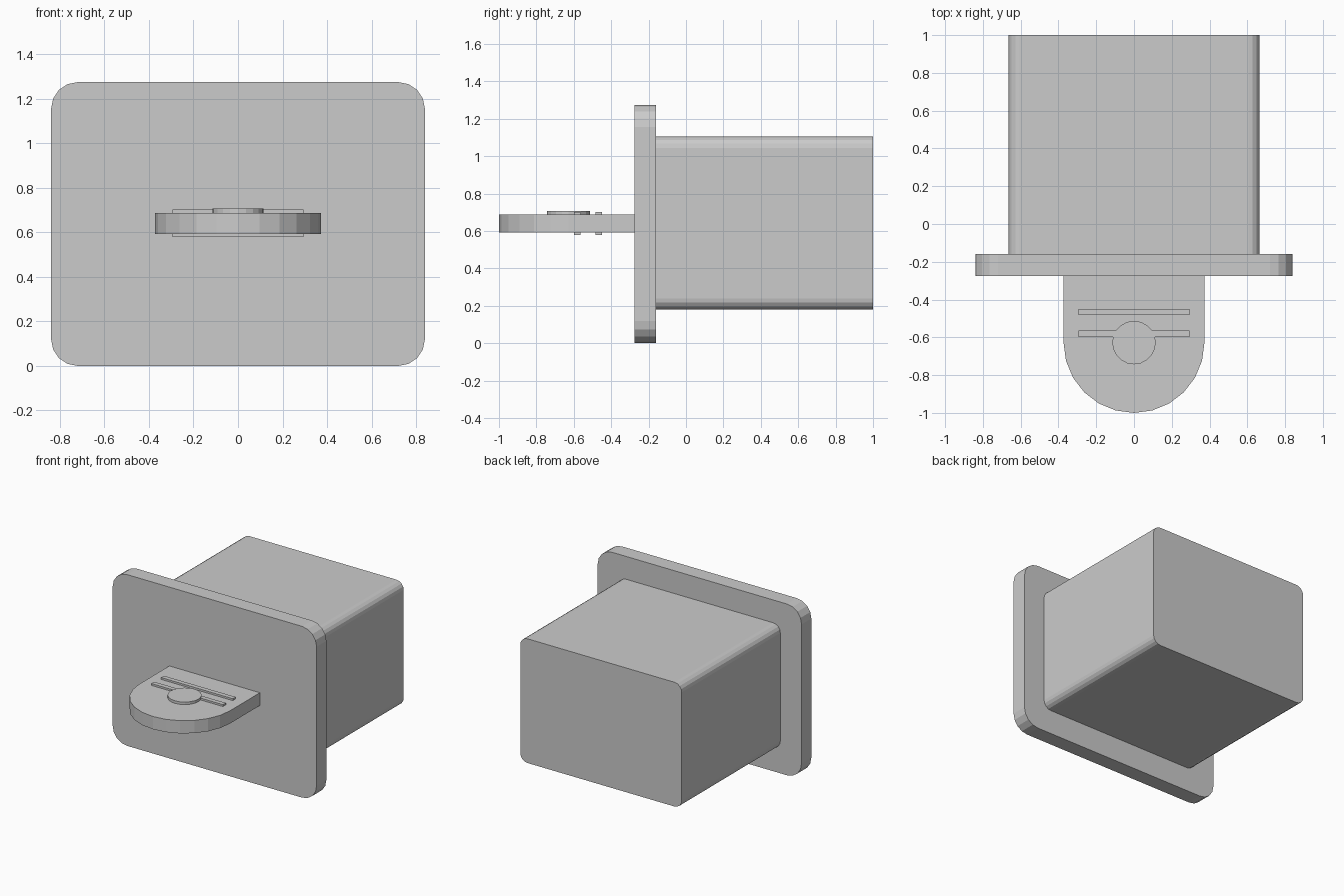
import bpy, bmesh
from math import sin, cos, pi

if "Cube" in bpy.data.objects:
    bpy.data.objects.remove(bpy.data.objects["Cube"])


def arc(cx, cy, r, start, end, n):
    return [(cx + r * cos(start + (end - start) * i / n),
             cy + r * sin(start + (end - start) * i / n)) for i in range(n + 1)]


def rounded_rect(w, low, high, r, n=4):
    pts = []
    for k, (cx, cy) in enumerate([(w - r, high - r), (r - w, high - r),
                                  (r - w, low + r), (w - r, low + r)]):
        pts += arc(cx, cy, r, k * pi / 2, (k + 1) * pi / 2, n)
    return pts


def extrude(name, profile, lo, hi, axis):
    """Prism from a 2D profile, extruded along Y (profile XZ) or Z (profile XY)."""
    def put(p, d):
        return (p[0], d, p[1]) if axis == 'Y' else (p[0], p[1], d)
    bm = bmesh.new()
    a = [bm.verts.new(put(p, lo)) for p in profile]
    b = [bm.verts.new(put(p, hi)) for p in profile]
    bm.faces.new(a)
    bm.faces.new(b)
    for i in range(len(a)):
        j = (i + 1) % len(a)
        bm.faces.new((a[i], a[j], b[j], b[i]))
    bmesh.ops.recalc_face_normals(bm, faces=bm.faces)
    mesh = bpy.data.meshes.new(name)
    bm.to_mesh(mesh)
    bm.free()
    ob = bpy.data.objects.new(name, mesh)
    bpy.context.collection.objects.link(ob)
    return ob


# Main housing and front flange
extrude("housing", rounded_rect(0.665, 0.18, 1.105, 0.06), -0.16, 1.0, 'Y')
extrude("front_plate", rounded_rect(0.84, 0.0, 1.275, 0.12), -0.275, -0.16, 'Y')

# Pull tab with a half-round end
tab = [(0.373, -0.275), (-0.373, -0.275)] + arc(0, -0.627, 0.373, pi, 2 * pi, 12)
extrude("pull_tab", tab, 0.593, 0.688, 'Z')

# Raised disc on top of the tab
extrude("tab_disc", arc(0, -0.628, 0.115, 0, 2 * pi, 20)[:-1], 0.68, 0.707, 'Z')

# Grip ribs standing proud above and below the tab
for i, y in enumerate((-0.582, -0.466)):
    rib = [(-0.295, y - 0.017), (0.295, y - 0.017), (0.295, y + 0.017), (-0.295, y + 0.017)]
    extrude(f"grip_rib_{i + 1}", rib, 0.58, 0.702, 'Z')
